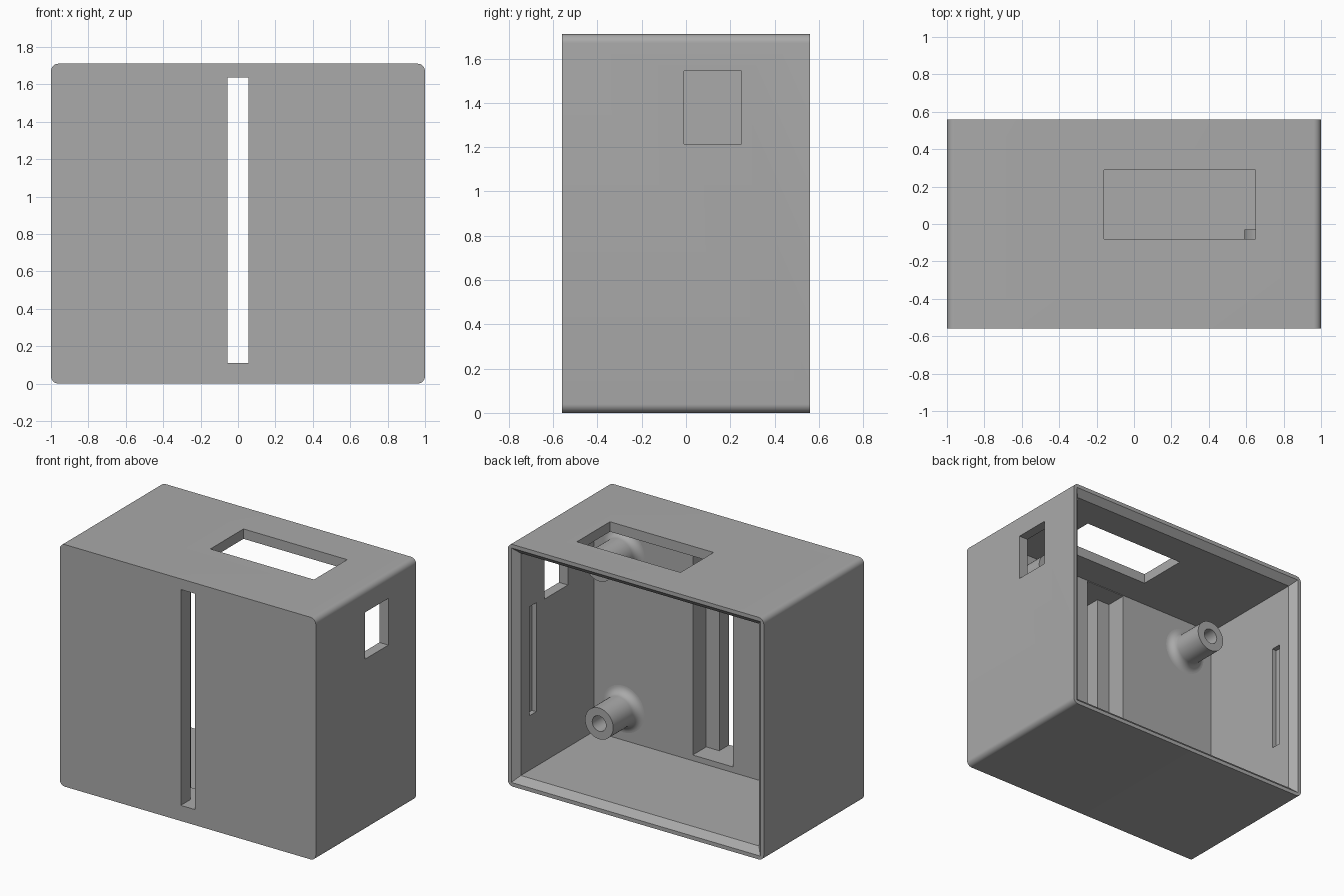
import bpy, bmesh, math

if "Cube" in bpy.data.objects:
    bpy.data.objects.remove(bpy.data.objects["Cube"])

H, D = 1.71, 0.56            # height, half depth
WALL, INNER_Y = 0.07, -0.30  # side wall thickness, inner face of thick front

grey = bpy.data.materials.new("grey_plastic")
grey.diffuse_color = (0.4, 0.4, 0.4, 1)
grey.use_nodes = True
grey.node_tree.nodes["Principled BSDF"].inputs["Base Color"].default_value = grey.diffuse_color


def make(name, bm):
    bmesh.ops.recalc_face_normals(bm, faces=bm.faces)
    me = bpy.data.meshes.new(name)
    bm.to_mesh(me)
    bm.free()
    ob = bpy.data.objects.new(name, me)
    bpy.context.collection.objects.link(ob)
    me.materials.append(grey)
    return ob


def loft(name, back, front):
    """Solid between two (y, outline of x/z points) sections."""
    bm = bmesh.new()
    a, b = [[bm.verts.new((x, y, z)) for x, z in pts] for y, pts in (back, front)]
    n = len(a)
    bm.faces.new(a)
    bm.faces.new(b)
    for i in range(n):
        bm.faces.new((a[i], a[(i + 1) % n], b[(i + 1) % n], b[i]))
    return make(name, bm)


def rect(x0, x1, z0, z1):
    return [(x0, z0), (x1, z0), (x1, z1), (x0, z1)]


def inset_rect(t):
    return rect(-1 + t, 1 - t, t, H - t)


def box(x0, x1, y0, y1, z0, z1):
    return loft("cutter", (y0, rect(x0, x1, z0, z1)), (y1, rect(x0, x1, z0, z1)))


def activate(ob):
    bpy.ops.object.select_all(action="DESELECT")
    ob.select_set(True)
    bpy.context.view_layer.objects.active = ob


def cut(target, cutter):
    mod = target.modifiers.new("cut", "BOOLEAN")
    mod.operation, mod.solver, mod.object = "DIFFERENCE", "EXACT", cutter
    activate(target)
    bpy.ops.object.modifier_apply(modifier=mod.name)
    bpy.data.objects.remove(cutter)


def smooth(ob):
    activate(ob)
    bpy.ops.object.shade_smooth_by_angle(angle=math.radians(30))


# Outer case with rounded long edges
R = 0.04
outline = []
for k, (cx, cz) in enumerate([(1 - R, H - R), (-1 + R, H - R), (-1 + R, R), (1 - R, R)]):
    for i in range(9):
        a = math.radians(90 * k + 90 * i / 8)
        outline.append((cx + R * math.cos(a), cz + R * math.sin(a)))
case = loft("case", (-D, outline), (D, outline))

# Main cavity, open at the back, with a bevelled lip
cut(case, box(-1 + WALL, 1 - WALL, INNER_Y, 0.7, WALL, H - WALL))
cut(case, loft("cutter", (0.515, inset_rect(WALL)), (0.605, inset_rect(-0.016))))

# Stepped slot through the thick front
cut(case, box(-0.157, 0.157, -0.45, -0.2, 0.11, 1.635))
cut(case, box(-0.055, 0.055, -0.7, -0.4, 0.11, 1.635))

# Top window and right side window
cut(case, box(-0.16, 0.65, -0.08, 0.29, 1.5, 1.8))
cut(case, box(0.85, 1.1, -0.01, 0.25, 1.215, 1.545))

# Shallow snap grooves inside both side walls
for s in (-1, 1):
    x0, x1 = sorted((s * 0.9, s * 0.965))
    cut(case, box(x0, x1, 0.343, 0.42, 0.455, 1.225))
smooth(case)

# Four hollow screw posts with a filleted foot
FILLET, POST_R, HOLE_R, TIP = 0.055, 0.11, 0.054, -0.03
profile = [(0, INNER_Y - 0.01), (POST_R + FILLET, INNER_Y - 0.01)]
for i in range(9):
    a = math.radians(90 * i / 8)
    profile.append((POST_R + FILLET - FILLET * math.sin(a),
                    INNER_Y + FILLET - FILLET * math.cos(a)))
profile += [(POST_R, TIP), (HOLE_R, TIP), (HOLE_R, INNER_Y + 0.02), (0, INNER_Y + 0.02)]
for sx, side in ((-1, "left"), (1, "right")):
    for z, level in ((0.29, "lower"), (1.405, "upper")):
        bm = bmesh.new()
        verts = [bm.verts.new((sx * 0.70 + r, y, z)) for r, y in profile]
        edges = [bm.edges.new(p) for p in zip(verts, verts[1:])]
        bmesh.ops.spin(bm, geom=verts + edges, cent=(sx * 0.70, 0, z), axis=(0, 1, 0),
                       angle=2 * math.pi, steps=40, use_merge=True)
        bmesh.ops.remove_doubles(bm, verts=bm.verts, dist=1e-5)
        smooth(make(f"screw_post_{level}_{side}", bm))
